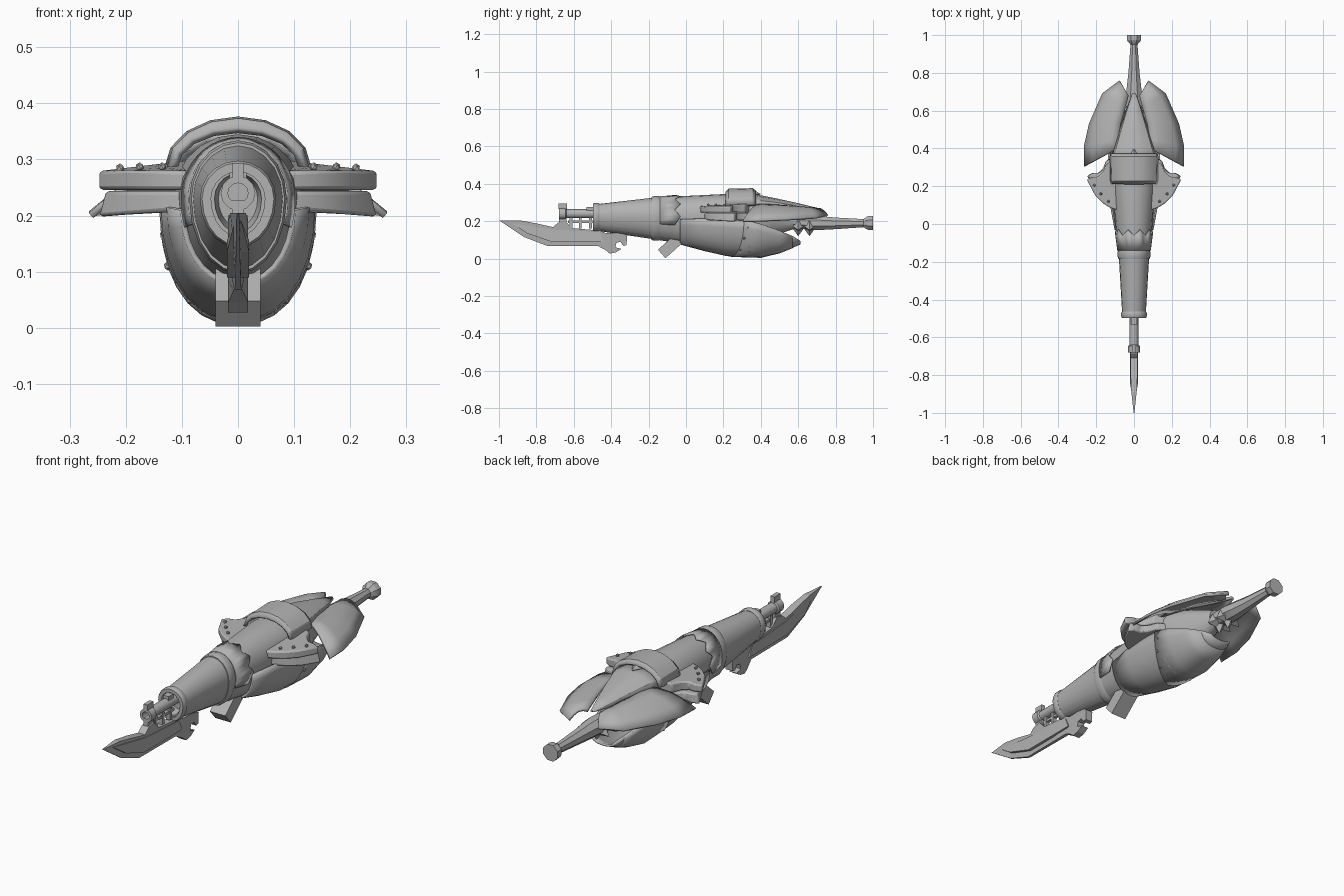
import bpy, bmesh, math
from mathutils import Vector, Matrix

if "Cube" in bpy.data.objects:
    bpy.data.objects.remove(bpy.data.objects["Cube"])

metal = bpy.data.materials.new("grey_metal")
metal.diffuse_color = (0.45, 0.45, 0.45, 1)
metal.use_nodes = True
metal.node_tree.nodes["Principled BSDF"].inputs["Base Color"].default_value = metal.diffuse_color


def make(name, bm, angle=35, thick=0, bevel=0, mirror=False):
    bmesh.ops.remove_doubles(bm, verts=bm.verts, dist=0.0001)
    bmesh.ops.recalc_face_normals(bm, faces=bm.faces)
    me = bpy.data.meshes.new(name)
    bm.to_mesh(me)
    bm.free()
    me.materials.append(metal)
    ob = bpy.data.objects.new(name, me)
    bpy.context.collection.objects.link(ob)
    if thick:
        m = ob.modifiers.new("thickness", 'SOLIDIFY')
        m.thickness, m.offset = thick, 0
    if bevel:
        m = ob.modifiers.new("soft_edges", 'BEVEL')
        m.width, m.segments = bevel, 2
    if mirror:
        ob.modifiers.new("mirror", 'MIRROR').use_clip = False
    bpy.ops.object.select_all(action='DESELECT')
    ob.select_set(True)
    bpy.context.view_layer.objects.active = ob
    if angle:
        bpy.ops.object.shade_smooth_by_angle(angle=math.radians(angle))
    return ob


def skin(rows, closed=False, caps=False):
    """Join rows of points into a surface."""
    bm = bmesh.new()
    vs = [[bm.verts.new(p) for p in r] for r in rows]
    n = len(vs[0])
    for a, b in zip(vs, vs[1:]):
        for i in range(n if closed else n - 1):
            j = (i + 1) % n
            bm.faces.new((a[i], a[j], b[j], b[i]))
    if caps:
        bm.faces.new(vs[0])
        bm.faces.new(vs[-1][::-1])
    return bm


def section(y, w, top, bot, mid, n=20, a0=0, a1=360):
    """Egg-shaped cross-section with separate top and bottom heights."""
    full = a1 - a0 == 360
    pts = []
    for i in range(n):
        a = math.radians(a0 + (a1 - a0) * i / (n if full else n - 1))
        s = math.sin(a)
        pts.append((w * math.cos(a), y, mid + s * ((top - mid) if s > 0 else (mid - bot))))
    return pts


def prism(pts_low, pts_high):
    return skin([pts_low, pts_high], True, True)


def box(cx, cy, cz, sx, sy, sz):
    bm = bmesh.new()
    bmesh.ops.create_cube(bm, size=1, matrix=Matrix.Translation((cx, cy, cz)) @ Matrix.Diagonal((sx, sy, sz, 1)))
    return bm


# main body, with recessed muzzle
body = [(-.44, .035, .27, .18, .23), (-.485, .042, .275, .17, .23), (-.485, .062, .29, .15, .23),
        (-.18, .08, .325, .105, .23), (0, .098, .335, .075, .23), (.2, .113, .345, .035, .24),
        (.36, .112, .34, .04, .24), (.46, .08, .30, .12, .23), (.58, .04, .25, .16, .2)]
make("body", skin([section(*s) for s in body], True, True))

# raised bands round the muzzle and the middle
for name, y0, y1, w, top, bot in (("muzzle_band", -.497, -.463, .068, .298, .143),
                                  ("middle_band", -.185, -.135, .087, .334, .096)):
    d = (y1 - y0) * .25
    rows = [section(y, w - k, top - k, bot + k, .23) for y, k in
            ((y0, .02), (y0, .004), (y0 + d, 0), (y1 - d, 0), (y1, .004), (y1, .02))]
    rows.append(rows[0])
    make(name, skin(rows, True))

# sleeve with toothed rear edge
front = section(-.14, .087, .331, .097, .23, 25, -20, 200)
rear = section(-.03, .1, .338, .08, .23, 25, -20, 200)
rear = [(x, y - (.03 if i % 4 < 2 and i % 2 == 0 else 0 if i % 2 == 0 else .015), z)
        for i, (x, y, z) in enumerate(rear)]
make("toothed_sleeve", skin([front, rear]), thick=.004)

# lower shell, open at the back with a falling rim
shell = [(-.03, .098, .21, .08), (.1, .122, .215, .045), (.22, .132, .21, .018), (.34, .134, .2, .011),
         (.4, .13, .185, .011), (.5, .105, .15, .035), (.57, .075, .12, .063), (.61, .05, .095, .08)]


def shell_row(y, w, rim, bot, grow=0):
    row = []
    for i in range(15):
        a = math.pi * i / 14
        row.append(((w + grow) * math.copysign(abs(math.cos(a)) ** .9, math.cos(a)), y,
                    rim - (rim - bot + grow) * math.sin(a)))
    return row


make("lower_shell", skin([shell_row(*s) for s in shell]), thick=.01)

# overlapping rear plate on the lower shell, with slanted front edge
rows = [shell_row(*s, grow=.005) for s in shell[3:]]
edge = [(x, .24 + .07 * abs(math.cos(math.pi * i / 14)), z)
        for i, (x, y, z) in enumerate(shell_row(.28, .134, .205, .015, grow=.004))]
make("rear_shell_plate", skin([edge] + rows[1:-1]), thick=.004)

# arched crest over the body
crest = [section(y, w, t, .25, .285, 9, 0, 180) for y, w, t in
         ((.215, .114, .352), (.23, .12, .367), (.355, .124, .37), (.37, .117, .358))]
make("crest", skin(crest), thick=.014, angle=25)
bm = bmesh.new()
bmesh.ops.create_cone(bm, segments=4, radius1=.03, radius2=0, depth=.05, cap_ends=True,
                      matrix=Matrix.Translation((0, .375, .345)) @ Matrix.Rotation(math.radians(-90), 4, 'X'))
make("crest_spike", bm, angle=0)

# tapering centre plate behind the crest
plate = [section(y, w, t, 0, e, 7, 0, 180) for y, w, t, e in
         ((.33, .118, .345, .285), (.4, .105, .332, .28), (.5, .072, .312, .275),
          (.6, .038, .29, .265), (.69, .004, .268, .262))]
make("centre_plate", skin(plate), thick=.012, angle=25)

# large rear side plates
wing = [((.085, .4, .29), (.262, .305, .2)), ((.085, .45, .285), (.262, .41, .203)),
        ((.07, .53, .28), (.235, .53, .208)), ((.045, .62, .268), (.165, .69, .218)),
        ((.03, .68, .255), (.075, .757, .23))]
rows = []
for a, b in wing:
    a, b = Vector(a), Vector(b)
    rows.append([a.lerp(b, t) + Vector((0, 0, .022 * math.sin(math.pi * t))) for t in (0, .25, .5, .75, 1)])
make("side_plate", skin(rows), thick=.012, mirror=True)

# hooked front fins, upper and lower lip
outline = [(.08, .07), (.125, .085), (.165, .11), (.205, .15), (.25, .235), (.222, .25),
           (.19, .25), (.165, .275), (.15, .315), (.08, .35)]
low = [(x, y, .246) for x, y in outline]
high = [(x, y, .279 + max(0, .25 - x) * .12 * min(1, (y - .07) / .12)) for x, y in outline]
make("upper_fin", prism(low, high), bevel=.007, mirror=True)
low = [(x, y + .02, .208 - max(0, x - .12) * .08) for x, y in outline]
high = [(x * .95, y + .02, .244) for x, y in outline]
make("lower_fin", prism(low, high), bevel=.007, mirror=True)

# rivets on fins and lower shell
bm = bmesh.new()
for p in ((.135, .12, .287), (.175, .16, .287), (.21, .205, .285), (.132, .33, .165), (.125, .31, .11), (.085, .29, .05)):
    bmesh.ops.create_icosphere(bm, subdivisions=1, radius=.008, matrix=Matrix.Translation(p))
make("rivets", bm, mirror=True)

# rear handle with end block
grip = [(.55, .04, .225, .165), (.68, .048, .232, .15), (.72, .042, .23, .15), (.8, .032, .222, .155), (.95, .02, .213, .166),
        (.965, .035, .226, .155), (.975, .04, .23, .15), (1, .04, .23, .15)]
make("rear_handle", skin([section(y, w, t, b, (t + b) / 2, 8, 22.5, 382.5) for y, w, t, b in grip], True, True), angle=20)

# faceted spikes under the handle
bm = bmesh.new()
for y in (.6, .66):
    for x, z, rot in ((0, .145, 180), (.045, .165, 120), (-.045, .165, -120)):
        bmesh.ops.create_cone(bm, segments=4, radius1=.036, radius2=0, depth=.05, cap_ends=True,
                              matrix=Matrix.Translation((x, y, z)) @ Matrix.Rotation(math.radians(rot), 4, 'Y'))
make("spikes", bm, angle=0)

# hollow gun barrel with muzzle collar
tube = [(-.44, .024), (-.64, .024), (-.645, .031), (-.68, .031), (-.68, .018), (-.56, .018)]
rows = [section(y, r, .24 + r, .24 - r, .24, 12) for y, r in tube]
make("barrel", skin(rows, True, True))
make("front_sight", box(0, -.66, .279, .02, .045, .03), angle=0)
make("barrel_foot", box(0, -.66, .207, .022, .04, .04), angle=0)
make("rear_sight", box(0, -.515, .262, .03, .035, .03), angle=0)
make("rail", box(0, -.555, .197, .016, .15, .012), angle=0)
for i, y in enumerate((-.615, -.565, -.51)):
    make("rail_post_%d" % (i + 1), box(0, y, .19, .02, .015, .06), angle=0)

# blade: flat profile with narrowed cutting edge and tip
top = [(-1, .205), (-.89, .205), (-.8, .188), (-.71, .168), (-.685, .192), (-.645, .2), (-.61, .163),
       (-.46, .15), (-.43, .137), (-.34, .137), (-.315, .122), (-.318, .072), (-.335, .068),
       (-.35, .09), (-.372, .085), (-.378, .06), (-.345, .052), (-.375, .033), (-.408, .027),
       (-.43, .045), (-.47, .067), (-.74, .067), (-.865, .115)]
edges = {0: .002, 1: .014, 21: .006, 22: .004, 20: .008}
sides = [[(s * edges.get(i, .018), y, z) for i, (y, z) in enumerate(top)] for s in (-1, 1)]
make("blade", prism(*sides), angle=0)
# thick spine along the middle of the blade
spine = [(-.93, .19), (-.71, .155), (-.46, .14), (-.44, .09), (-.72, .09), (-.85, .135)]
make("blade_core", prism(*[[(s * (.006 if i == 0 else .02), y, z) for i, (y, z) in enumerate(spine)]
                           for s in (-1, 1)]), angle=0)

# slanted trigger block under the body
block = [(-.15, .048), (-.11, .002), (0, .1), (-.04, .146)]
make("trigger_block", prism(*[[(s * .04, y, z) for y, z in block] for s in (-1, 1)]), angle=0)
